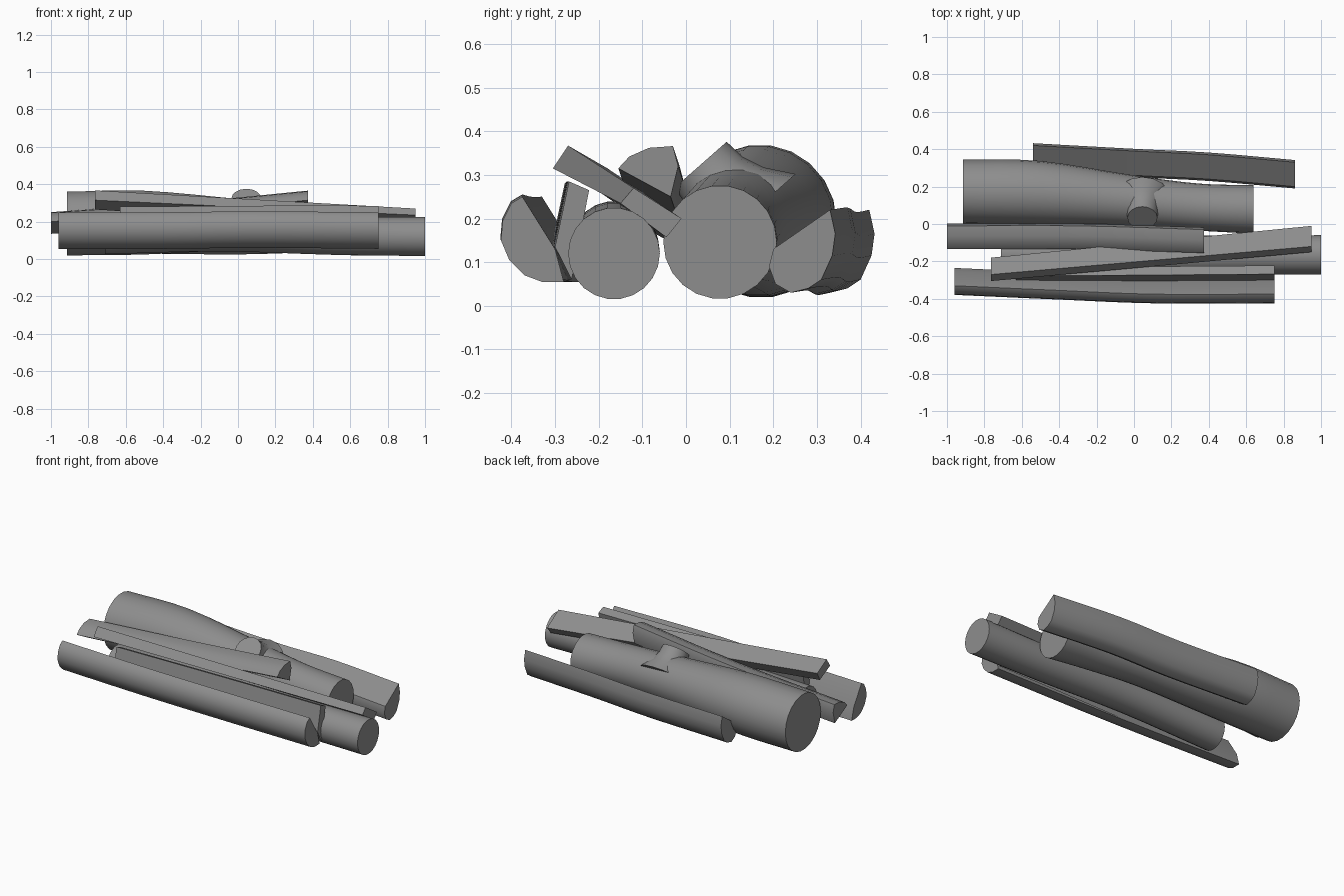
import bpy, bmesh, math
from mathutils import Vector

if "Cube" in bpy.data.objects:
    bpy.data.objects.remove(bpy.data.objects["Cube"], do_unlink=True)

wood = bpy.data.materials.new("grey_wood")
wood.use_nodes = True
GREY = (0.27, 0.27, 0.27, 1)
wood.diffuse_color = GREY
wood.node_tree.nodes["Principled BSDF"].inputs["Base Color"].default_value = GREY


def loft(name, sections, angle=35):
    """Skin a list of rings with equal point counts and cap both ends."""
    bm = bmesh.new()
    rings = [[bm.verts.new(p) for p in s] for s in sections]
    n = len(rings[0])
    for a, b in zip(rings, rings[1:]):
        for i in range(n):
            j = (i + 1) % n
            bm.faces.new((a[i], a[j], b[j], b[i]))
    bm.faces.new(rings[0])
    bm.faces.new(rings[-1])
    bmesh.ops.recalc_face_normals(bm, faces=bm.faces)
    mesh = bpy.data.meshes.new(name)
    bm.to_mesh(mesh)
    bm.free()
    mesh.materials.append(wood)
    obj = bpy.data.objects.new(name, mesh)
    bpy.context.collection.objects.link(obj)
    bpy.ops.object.select_all(action="DESELECT")
    obj.select_set(True)
    bpy.context.view_layer.objects.active = obj
    bpy.ops.object.shade_smooth_by_angle(angle=math.radians(angle))
    return obj


def smooth_path(points, steps=4):
    """Catmull-Rom samples through the path points."""
    pts = [Vector(p) for p in points]
    pts = [pts[0] * 2 - pts[1]] + pts + [pts[-1] * 2 - pts[-2]]
    out = []
    for a, b, c, d in zip(pts, pts[1:], pts[2:], pts[3:]):
        for k in range(steps):
            t = k / steps
            out.append(0.5 * (2 * b + (c - a) * t + (2 * a - 5 * b + 4 * c - d) * t ** 2
                              + (3 * b - a - 3 * c + d) * t ** 3))
    return out + [pts[-2]]


def round_log(name, path, sides=22):
    """Round log through (x, y, z, radius) stations."""
    turn = [math.tau * i / sides for i in range(sides)]
    loft(name, [[(x, y + r * math.cos(a), z + r * math.sin(a)) for a in turn]
                for x, y, z, r in smooth_path(path)])


def split_log(name, profile, shifts, angle=35):
    """Split piece: a (y, z) profile carried through (x, dy, dz) stations."""
    loft(name, [[(x, y + dy, z + dz) for y, z in profile]
                for x, dy, dz in smooth_path([s for s in shifts])], angle)


# Round logs
round_log("large_log", [(-0.915, 0.172, 0.19, 0.172), (-0.5, 0.165, 0.195, 0.172),
                        (0, 0.122, 0.185, 0.138), (0.35, 0.09, 0.165, 0.126),
                        (0.64, 0.078, 0.146, 0.13)])
round_log("small_log", [(-0.71, -0.16, 0.125, 0.1), (-0.1, -0.165, 0.14, 0.1),
                        (0.5, -0.165, 0.125, 0.103), (1, -0.165, 0.12, 0.105)])

# Flared branch stub leaning out of the large log
axis = Vector((0, -0.66, 0.75)).normalized()
side = Vector((1, 0, 0))
across = axis.cross(side)
tip = Vector((0.045, 0.033, 0.323))
loft("branch_stub", [[tip - axis * depth + r * (side * math.cos(math.tau * i / 16)
                      + across * math.sin(math.tau * i / 16)) for i in range(16)]
                     for depth, r in ((0.16, 0.15), (0.1, 0.105), (0.05, 0.085), (0, 0.08))])

# Split logs with one flat side and a rounded bark side
split_log("back_split_log",
          [(0.2, 0.13), (0.33, 0.22), (0.342, 0.165), (0.335, 0.115), (0.31, 0.06),
           (0.28, 0.04), (0.24, 0.03), (0.205, 0.05), (0.19, 0.09)],
          [(-0.54, 0.09, 0), (0, 0.06, -0.005), (0.4, 0.04, 0.005), (0.86, 0, 0)])
split_log("front_split_log",
          [(-0.375, 0.25), (-0.4, 0.235), (-0.42, 0.195), (-0.424, 0.15), (-0.405, 0.105),
           (-0.37, 0.07), (-0.33, 0.055), (-0.28, 0.055), (-0.3, 0.13)],
          [(-0.96, 0.045, 0), (-0.4, 0.02, 0), (0.1, 0, 0.005), (0.75, 0, 0)])
split_log("upper_split_log",
          [(-0.155, 0.315), (-0.13, 0.342), (-0.085, 0.362), (-0.03, 0.366),
           (-0.018, 0.32), (-0.035, 0.25)],
          [(-1, 0.02, -0.115), (-0.3, 0.02, -0.065), (0.375, 0, 0)])

# Thin slab wedged between the front logs
split_log("wedged_slab", [(-0.268, 0.285), (-0.222, 0.265), (-0.262, 0.06), (-0.3, 0.135)],
          [(-0.63, -0.01, -0.005), (0.1, -0.005, 0), (0.75, 0, 0)], 20)

# Plank lying across the top
left_end = [(-0.27, 0.367), (-0.18, 0.315), (-0.205, 0.265), (-0.305, 0.315)]
right_end = [(-0.12, 0.27), (-0.01, 0.2), (-0.045, 0.157), (-0.15, 0.235)]
loft("cross_plank", [[(-0.765, y, z) for y, z in left_end],
                     [(0.95, y, z) for y, z in right_end]], 20)
